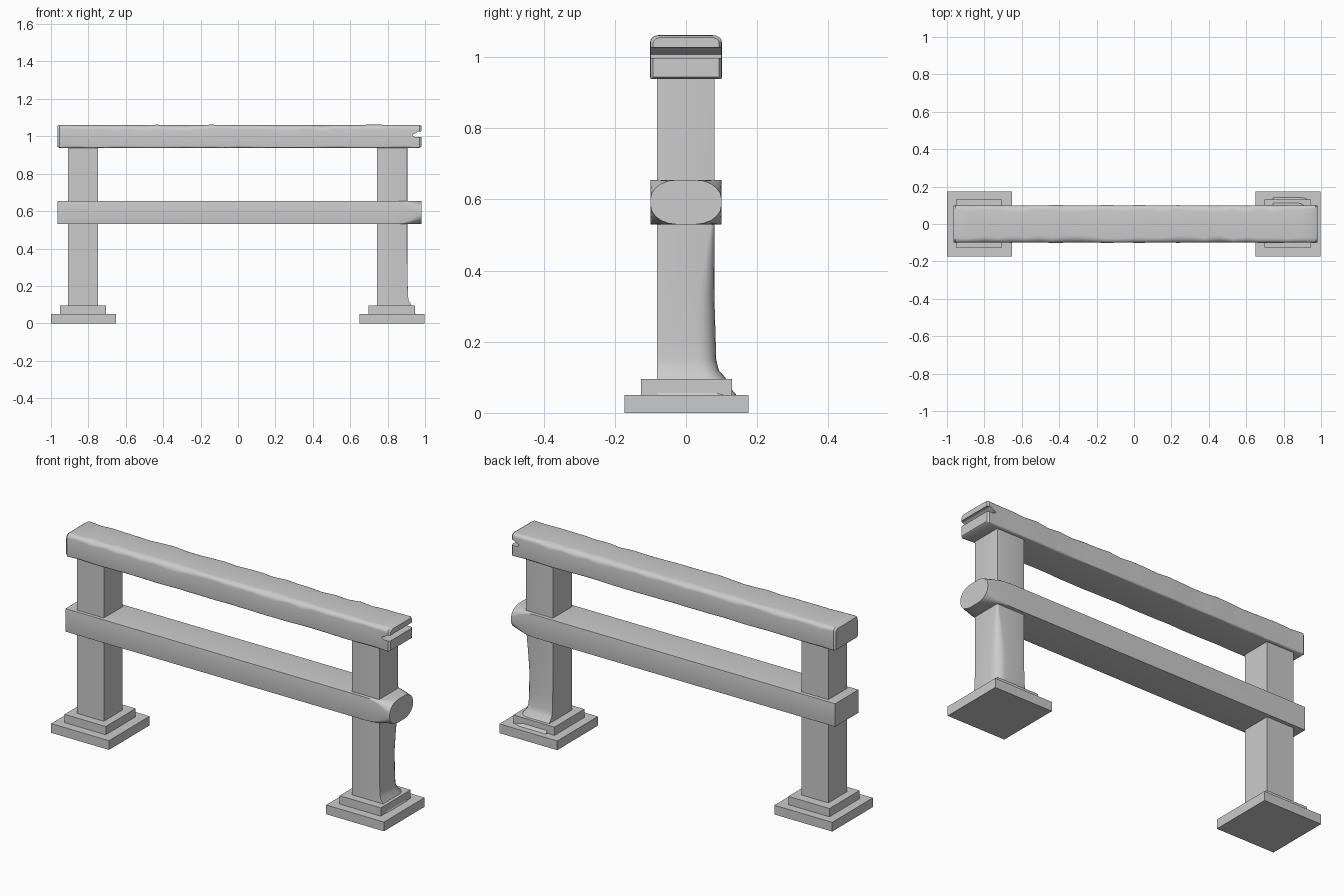
import bpy, bmesh, math, random
from mathutils import Vector

if "Cube" in bpy.data.objects:
    bpy.data.objects.remove(bpy.data.objects["Cube"])

random.seed(4)
SEG = 5


def finish(name, bm, smooth=False):
    bmesh.ops.recalc_face_normals(bm, faces=bm.faces)
    me = bpy.data.meshes.new(name)
    bm.to_mesh(me)
    bm.free()
    ob = bpy.data.objects.new(name, me)
    bpy.context.collection.objects.link(ob)
    bpy.context.view_layer.objects.active = ob
    if smooth:
        bpy.ops.object.select_all(action='DESELECT')
        ob.select_set(True)
        bpy.ops.object.shade_smooth_by_angle(angle=math.radians(35))
    return ob


def box(name, x, y, z):
    bm = bmesh.new()
    bmesh.ops.create_cube(bm, size=1)
    for v in bm.verts:
        v.co = Vector([a + (c + 0.5) * (b - a) for c, (a, b) in zip(v.co, (x, y, z))])
    return finish(name, bm)


def section(a0, a1, b0, b1, radii):
    """Rounded rectangle; radii are (ra, rb) at ++, -+, --, +- corners."""
    pts = []
    corners = [(a1, b1, 1, 1), (a0, b1, -1, 1), (a0, b0, -1, -1), (a1, b0, 1, -1)]
    for i, ((a, b, sa, sb), (ra, rb)) in enumerate(zip(corners, radii)):
        for k in range(SEG + 1):
            t = k / SEG * math.pi / 2
            if i % 2:
                t = math.pi / 2 - t
            pts.append((a - sa * ra * (1 - math.cos(t)), b - sb * rb * (1 - math.sin(t))))
    return pts


def loft(name, rings):
    bm = bmesh.new()
    loops = [[bm.verts.new(p) for p in r] for r in rings]
    for r, s in zip(loops, loops[1:]):
        for i in range(len(r)):
            j = (i + 1) % len(r)
            bm.faces.new((r[i], r[j], s[j], s[i]))
    bm.faces.new(loops[0])
    bm.faces.new(loops[-1])
    return finish(name, bm, True)


# Stepped feet
for side, x0 in (("left", -1.0), ("right", 0.65)):
    box(side + "_base_plate", (x0, x0 + 0.347), (-0.173, 0.175), (0, 0.05))
    box(side + "_base_step", (x0 + 0.048, x0 + 0.295), (-0.126, 0.13), (0.05, 0.095))

# Left post is crisp
box("left_post", (-0.91, -0.748), (-0.082, 0.08), (0.09, 0.945))

# Right post has a worn back outer corner flaring into the foot
rings = []
for z, r, f in ((0.05, .055, .062), (0.07, .055, .045), (0.10, .055, .03), (0.12, .05, .012),
                (0.15, .05, .005), (0.22, .05, .003), (0.32, .045, 0), (0.42, .03, 0),
                (0.53, .008, 0), (0.56, .0005, 0), (0.945, .0005, 0)):
    s = .0005
    sec = section(0.742, 0.905 + f * .7, -0.082, 0.08 + f,
                  [(r, r), (s, s), (s, s), (s, s)])
    rings.append([(x, y, z) for x, y in sec])
loft("right_post", rings)

# Middle rail, its right end worn to an oval
rings = []
for x, k in ((-0.965, .01), (0.84, .01), (0.88, .12), (0.91, .32), (0.94, .6), (0.965, .85), (0.98, 1)):
    sec = section(-0.1, 0.1, 0.53, 0.655, [(.075 * k, .055 * k)] * 4)
    rings.append([(x, y, z) for y, z in sec])
loft("middle_rail", rings)

# Top rail with wavy worn edges
rings = []
N = 26
for i in range(N + 1):
    x = -0.955 + 1.925 * i / N
    front = random.uniform(.022, .04)
    back = random.uniform(.022, .04)
    low = random.uniform(.004, .012)
    d = random.uniform(0, .003)
    sec = section(-0.101 + d, 0.101 - d, 0.938, 1.062 - d,
                  [(back, back * .8), (front, front * .8), (low, low), (low, low)])
    ring = [(x, y, z) for y, z in sec]
    if i in (0, N):
        xe = -0.965 if i == 0 else 0.98
        cap = [(xe, y * .93, 1.0 + (z - 1.0) * .9) for _, y, z in ring]
        rings += [cap, ring] if i == 0 else [ring, cap]
    else:
        rings.append(ring)
rail = loft("top_rail", rings)

# Split in the right end of the top rail
bm = bmesh.new()
prof = [(1.05, 0.997), (0.945, 0.997), (0.93, 1.007), (0.945, 1.014), (0.965, 1.026), (1.05, 1.032)]
f = bm.faces.new([bm.verts.new((x, -0.15, z)) for x, z in prof])
ext = bmesh.ops.extrude_face_region(bm, geom=[f])
for v in ext['geom']:
    if isinstance(v, bmesh.types.BMVert):
        v.co.y = 0.15
cutter = finish("split_cutter", bm)
cutter.hide_render = True
mod = rail.modifiers.new("split", 'BOOLEAN')
mod.operation = 'DIFFERENCE'
mod.solver = 'EXACT'
mod.object = cutter
# Apply the split ahead of any smoothing modifier
bpy.context.view_layer.objects.active = rail
bpy.ops.object.modifier_move_to_index(modifier="split", index=0)
bpy.ops.object.modifier_apply(modifier="split")
bpy.data.objects.remove(cutter)
